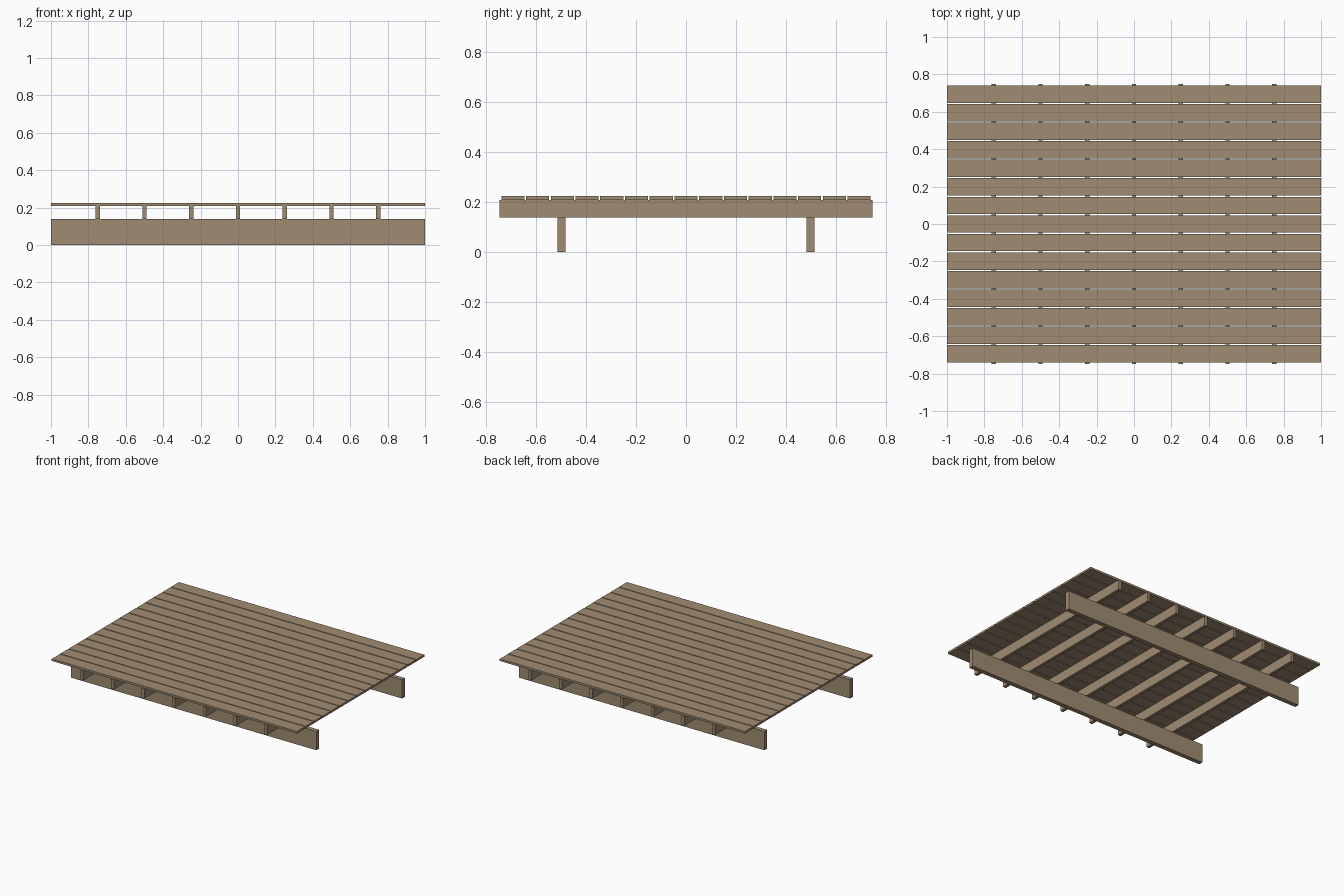
import bpy

if "Cube" in bpy.data.objects:
    bpy.data.objects.remove(bpy.data.objects["Cube"])

wood = bpy.data.materials.new("weathered_wood")
wood.diffuse_color = (0.35, 0.26, 0.165, 1)
wood.use_nodes = True
wood.node_tree.nodes["Principled BSDF"].inputs["Base Color"].default_value = wood.diffuse_color


def box(name, center, size):
    bpy.ops.mesh.primitive_cube_add(size=1, location=center)
    ob = bpy.context.object
    ob.name = name
    ob.scale = size
    bpy.ops.object.transform_apply(location=False, rotation=False, scale=True)
    ob.data.materials.append(wood)
    return ob


BEAM_H, JOIST_TOP, DECK_TOP = 0.138, 0.209, 0.224

# two long bearers on the ground
for i, y in enumerate((-0.499, 0.499)):
    box(f"bearer_{i + 1}", (0, y, BEAM_H / 2), (2, 0.033, BEAM_H))

# seven cross joists
for i in range(7):
    box(f"joist_{i + 1}", ((i - 3) * 0.25, 0, (BEAM_H + JOIST_TOP) / 2),
        (0.023, 1.496, JOIST_TOP - BEAM_H))

# fifteen deck boards with narrow gaps
for i in range(15):
    box(f"deck_board_{i + 1}", (0, (i - 7) * 0.0992, (JOIST_TOP + DECK_TOP) / 2),
        (2, 0.0925, DECK_TOP - JOIST_TOP))
